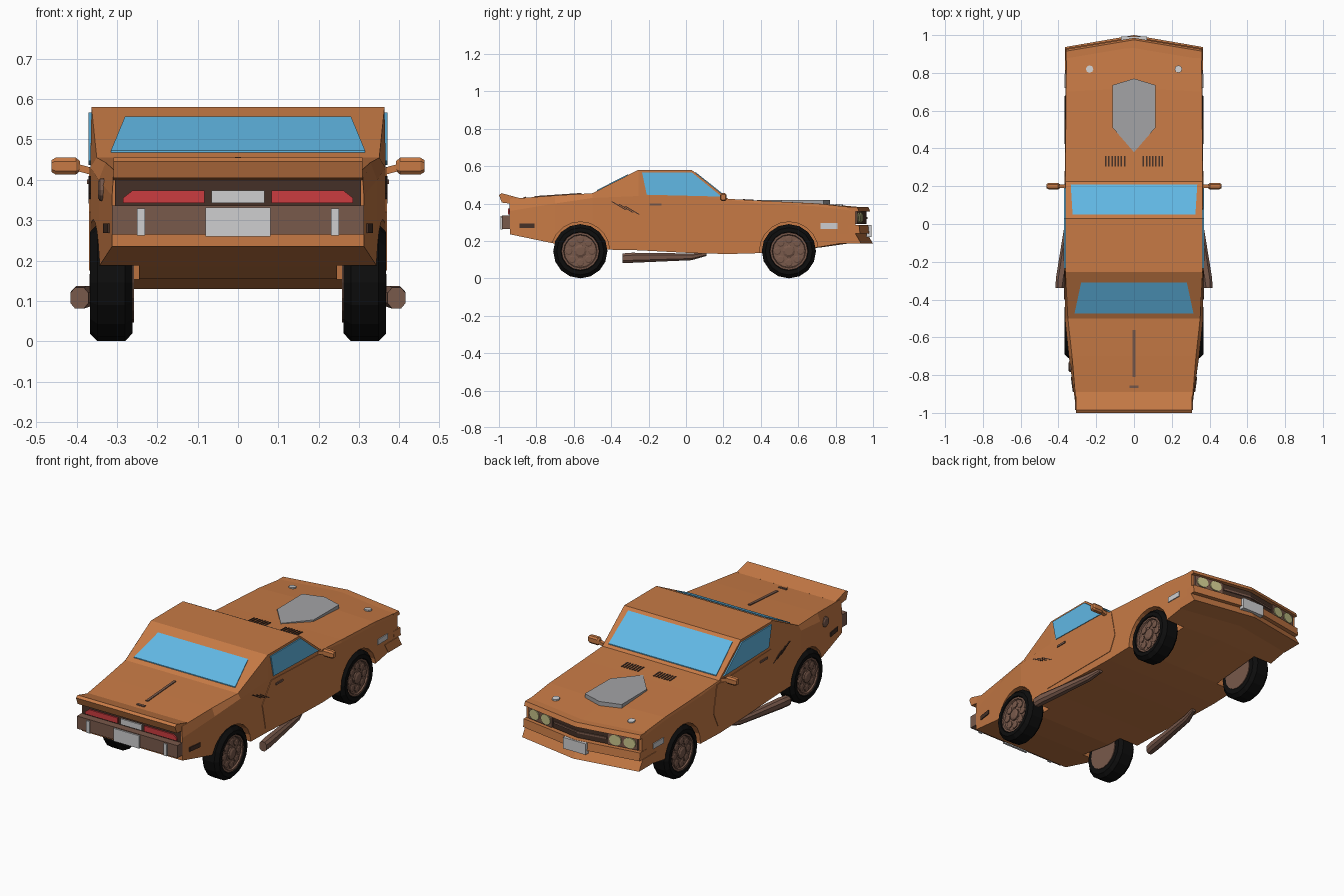
import bpy, bmesh, math
from mathutils import Vector

if "Cube" in bpy.data.objects:
    bpy.data.objects.remove(bpy.data.objects["Cube"])


def material(name, rgb):
    m = bpy.data.materials.new(name)
    m.diffuse_color = (*rgb, 1)
    m.use_nodes = True
    m.node_tree.nodes["Principled BSDF"].inputs["Base Color"].default_value = (*rgb, 1)
    return m


ORANGE = material("orange paint", (0.57, 0.195, 0.06))
BLACK = material("tyre black", (0.004, 0.004, 0.004))
BROWN = material("metal brown", (0.19, 0.10, 0.07))
DARK = material("dark slot brown", (0.06, 0.03, 0.02))
GLASS = material("blue glass", (0.12, 0.48, 0.78))
WHITE = material("pale plate", (0.62, 0.62, 0.63))
GREY = material("grey scoop", (0.37, 0.37, 0.38))
RED = material("tail light red", (0.60, 0.045, 0.05))
LAMP = material("headlight cream", (0.58, 0.56, 0.26))


def loft(name, mat, rings):
    """Closed solid through a list of equal-length rings."""
    bm = bmesh.new()
    vs = [[bm.verts.new(p) for p in r] for r in rings]
    n = len(rings[0])
    for a, b in zip(vs, vs[1:]):
        for i in range(n):
            j = (i + 1) % n
            bm.faces.new((a[i], a[j], b[j], b[i]))
    bm.faces.new(vs[0][::-1])
    bm.faces.new(vs[-1])
    bmesh.ops.recalc_face_normals(bm, faces=bm.faces)
    me = bpy.data.meshes.new(name)
    bm.to_mesh(me)
    bm.free()
    me.materials.append(mat)
    ob = bpy.data.objects.new(name, me)
    bpy.context.collection.objects.link(ob)
    return ob


def slab(name, mat, pts, offset):
    """Polygon swept along an offset vector."""
    pts = [Vector(p) for p in pts]
    return loft(name, mat, [pts, [p + Vector(offset) for p in pts]])


def box(name, mat, x, y, z):
    return slab(name, mat, [(a, b, z[0]) for a, b in
                ((x[0], y[0]), (x[1], y[0]), (x[1], y[1]), (x[0], y[1]))], (0, 0, z[1] - z[0]))


def turned(name, mat, profile, y, z, sides, s=1):
    """Solid turned around an x axis line; profile holds (x, radius)."""
    return loft(name, mat, [[(s * x, y + r * math.cos(k * math.tau / sides),
                              z + r * math.sin(k * math.tau / sides)) for k in range(sides)]
                            for x, r in profile])


# Body stations: y, top z, belt z, bottom z, top half width, side half width, nose point
STATIONS = [
    (-0.94, 0.425, 0.36, 0.235, 0.308, 0.312, 0),
    (-0.70, 0.443, 0.40, 0.185, 0.328, 0.345, 0),
    (-0.50, 0.455, 0.43, 0.155, 0.350, 0.366, 0),
    (-0.255, 0.58, 0.44, 0.150, 0.363, 0.366, 0),
    (0.03, 0.58, 0.44, 0.135, 0.363, 0.366, 0),
    (0.225, 0.425, 0.42, 0.130, 0.363, 0.366, 0),
    (0.40, 0.415, 0.40, 0.135, 0.362, 0.365, 0),
    (0.70, 0.400, 0.385, 0.165, 0.360, 0.363, 0.02),
    (0.905, 0.378, 0.36, 0.20, 0.357, 0.360, 0.06),
]


def at(y, col):
    """Body measure at y, straight between stations."""
    for a, b in zip(STATIONS, STATIONS[1:]):
        if a[0] <= y <= b[0]:
            t = (y - a[0]) / (b[0] - a[0])
            return a[col] + t * (b[col] - a[col])
    return STATIONS[-1][col]


rings = []
for y, zt, zm, zb, wt, w, p in STATIONS:
    rings.append([(0, y + p, zt), (wt, y, zt), (w, y, zm), (w, y, zb),
                  (0, y + p, zb), (-w, y, zb), (-w, y, zm), (-wt, y, zt)])
body = loft("body", ORANGE, rings)

# Wheel arches
WHEELS = (-0.565, 0.55)
for y in WHEELS:
    for s in (-1, 1):
        cutter = turned("arch_cutter", ORANGE, [(0.245, 0.157), (0.5, 0.157)], y, 0.145, 20, s)
        cutter.hide_render = True
        mod = body.modifiers.new("arch", "BOOLEAN")
        mod.operation = "DIFFERENCE"
        mod.solver = "EXACT"
        mod.object = cutter
        bpy.context.view_layer.objects.active = body
        bpy.ops.object.modifier_apply(modifier=mod.name)
        bpy.data.objects.remove(cutter)


def top_plate(name, mat, xy, t=0.005):
    """Thin plate lying on the upper body surface."""
    return slab(name, mat, [(x, y, at(y, 1) - 0.002) for x, y in xy], (0, 0, t + 0.002))


def side_plate(name, mat, yz, t, s):
    """Thin plate lying on the body flank."""
    return slab(name, mat, [(s * (at(y, 5) - 0.003), y, z) for y, z in yz], (s * (t + 0.003), 0, 0))


def rect(a0, a1, b0, b1):
    return [(a0, b0), (a1, b0), (a1, b1), (a0, b1)]


# Windscreens
top_plate("windscreen", GLASS, [(-0.335, 0.21), (0.335, 0.21), (0.325, 0.05), (-0.325, 0.05)])
top_plate("rear_window", GLASS, [(-0.315, -0.475), (0.315, -0.475), (0.28, -0.31), (-0.28, -0.31)])

# Bonnet scoop, pins and vents
outline = [(0, 0.77), (0.115, 0.735), (0.113, 0.51), (0, 0.38), (-0.113, 0.51), (-0.115, 0.735)]
slab("bonnet_scoop", GREY, [(x, y, 0.38) for x, y in outline], (0, 0, 0.039))
for s in (-1, 1):
    pin = [(s * 0.235 + 0.02 * math.cos(k * math.tau / 8), 0.82 + 0.02 * math.sin(k * math.tau / 8))
           for k in range(8)]
    top_plate("bonnet_pin", WHITE, pin, 0.009)
    for i in range(7):
        x = s * (0.05 + 0.0165 * i)
        top_plate("bonnet_vent", DARK, rect(x - 0.004, x + 0.004, 0.305, 0.36), 0.003)

# Boot lid strip and lock
top_plate("boot_strip", BROWN, rect(-0.007, 0.007, -0.81, -0.56))
top_plate("boot_lock", BROWN, rect(-0.025, 0.025, -0.868, -0.855))

# Tail lip, lights, bumper and plates
lip = [(-0.89, 0.429), (-0.985, 0.455), (-1.0, 0.445), (-0.985, 0.405), (-0.93, 0.398)]
slab("tail_lip", ORANGE, [(-0.308, y, z) for y, z in lip], (0.616, 0, 0))
slab("tail_panel", DARK, [(x, -0.935, z) for x, z in rect(-0.305, 0.305, 0.335, 0.40)], (0, -0.009, 0))
box("rear_bumper", BROWN, (-0.312, 0.312), (-0.985, -0.92), (0.265, 0.336))
box("rear_number_plate", WHITE, (-0.08, 0.08), (-0.993, -0.98), (0.26, 0.332))
box("tail_centre_panel", WHITE, (-0.066, 0.066), (-0.952, -0.94), (0.342, 0.374))
for s in (-1, 1):
    light = [(0.083, 0.342), (0.285, 0.342), (0.285, 0.355), (0.262, 0.373), (0.083, 0.373)]
    slab("tail_light", RED, [(s * x, -0.94, z) for x, z in light], (0, -0.012, 0))
    box("bumper_guard", WHITE, sorted((s * 0.23, s * 0.25)), (-0.992, -0.98), (0.262, 0.329))


# Pointed nose parts
def nose(name, mat, w, z0, z1, y0, y1, depth, rise=0.06):
    def ring(y, z):
        return [(-w, y, z), (0, y + rise, z), (w, y, z),
                (w, y - depth, z), (0, y + rise - depth, z), (-w, y - depth, z)]
    return loft(name, mat, [ring(y0, z0), ring(y1, z1)])


nose("bonnet_edge", ORANGE, 0.360, 0.358, 0.381, 0.925, 0.915, 0.05)
nose("front_bumper", ORANGE, 0.362, 0.24, 0.285, 0.93, 0.925, 0.06)
nose("chin_spoiler", ORANGE, 0.364, 0.185, 0.24, 0.937, 0.905, 0.12, 0.063)
nose("grille", DARK, 0.17, 0.29, 0.356, 0.937, 0.937, 0.04, 0.028)
nose("grille_bar", BROWN, 0.165, 0.318, 0.328, 0.943, 0.943, 0.04, 0.028)
box("front_number_plate", WHITE, (-0.07, 0.07), (0.965, 0.993), (0.222, 0.284))


def nose_y(x):
    return 0.905 + 0.06 * (1 - abs(x) / 0.36)


for s in (-1, 1):
    slab("headlight_housing", BROWN, [(s * x, nose_y(x) - 0.004, z) for x, z in
                                      rect(0.175, 0.34, 0.29, 0.356)], (0, 0.010, 0))
    for x in (0.217, 0.297):
        lamp = []
        for k in range(12):
            a = k * math.tau / 12
            px = x + 0.034 * math.cos(a)
            lamp.append((s * px, nose_y(px), 0.324 + 0.029 * math.sin(a)))
        slab("headlight", LAMP, lamp, (0, 0.012, 0))

# Flanks, mirrors, pipes and wheels
for s in (-1, 1):
    door = [(-0.23, 0.43), (-0.31, 0.32), (-0.28, 0.175), (0.24, 0.175), (0.28, 0.26), (0.25, 0.412)]
    side_plate("door", ORANGE, door, 0.003, s)
    side_plate("side_window", GLASS, [(-0.235, 0.567), (0.03, 0.567), (0.19, 0.437), (-0.21, 0.447)],
               0.004, s)
    side_plate("door_handle", BROWN, rect(-0.195, -0.13, 0.39, 0.401), 0.008, s)
    side_plate("front_marker", WHITE, rect(0.72, 0.81, 0.265, 0.295), 0.005, s)
    side_plate("rear_marker", DARK, rect(-0.89, -0.81, 0.268, 0.292), 0.005, s)
    for i in range(3):
        y, z = -0.40 + 0.035 * i, 0.41 - 0.012 * i
        side_plate("quarter_vent", DARK, [(y, z), (y + 0.01, z), (y + 0.085, z - 0.045),
                                          (y + 0.075, z - 0.045)], 0.004, s)

    # Mirror on a short arm
    slab("mirror_arm", ORANGE, [(s * 0.355, 0.19, 0.41), (s * 0.355, 0.21, 0.41),
                                (s * 0.355, 0.21, 0.428), (s * 0.355, 0.19, 0.428)], (s * 0.045, 0, 0.012))
    loft("mirror", ORANGE, [[(s * x, 0.2 + dy * k, 0.434 + dz * k) for dy, dz in
                             ((-0.017, -0.012), (-0.017, 0.012), (-0.009, 0.021), (0.009, 0.021),
                              (0.017, 0.012), (0.017, -0.012), (0.009, -0.021), (-0.009, -0.021))]
                            for x, k in ((0.392, 0.6), (0.402, 1), (0.452, 1), (0.462, 0.7))])

    # Side exhaust pipe flaring out toward the tail
    loft("side_pipe", BROWN, [[(s * (x + h * a), y, z + v * b) for a, b in
                               ((-1, -0.5), (-0.5, -1), (0.5, -1), (1, -0.5),
                                (1, 0.5), (0.5, 1), (-0.5, 1), (-1, 0.5))]
                              for y, x, z, h, v in ((-0.34, 0.393, 0.107, 0.022, 0.026),
                                                    (-0.29, 0.388, 0.110, 0.026, 0.027),
                                                    (0.03, 0.342, 0.115, 0.020, 0.018),
                                                    (0.11, 0.325, 0.130, 0.012, 0.010))])

    for y in WHEELS:
        tyre = [(0.262, 0.10), (0.262, 0.126), (0.28, 0.145), (0.348, 0.145),
                (0.367, 0.126), (0.367, 0.104), (0.352, 0.10)]
        turned("tyre", BLACK, tyre, y, 0.145, 16, s)
        turned("wheel_rim", BROWN, [(0.258, 0.098), (0.350, 0.102), (0.362, 0.100),
                                    (0.362, 0.090), (0.354, 0.086)], y, 0.145, 16, s)
        turned("hub_cap", BROWN, [(0.34, 0.034), (0.362, 0.034), (0.368, 0.022)], y, 0.145, 10, s)
        for k in range(8):
            a = k * math.tau / 8
            turned("rim_stud", BROWN, [(0.34, 0.021), (0.358, 0.021), (0.361, 0.015)],
                   y + 0.062 * math.cos(a), 0.145 + 0.062 * math.sin(a), 8, s)

# Fuel cap on one rear flank
turned("fuel_cap", BROWN, [(0.32, 0.028), (0.342, 0.028), (0.347, 0.02)], -0.755, 0.375, 12, -1)
